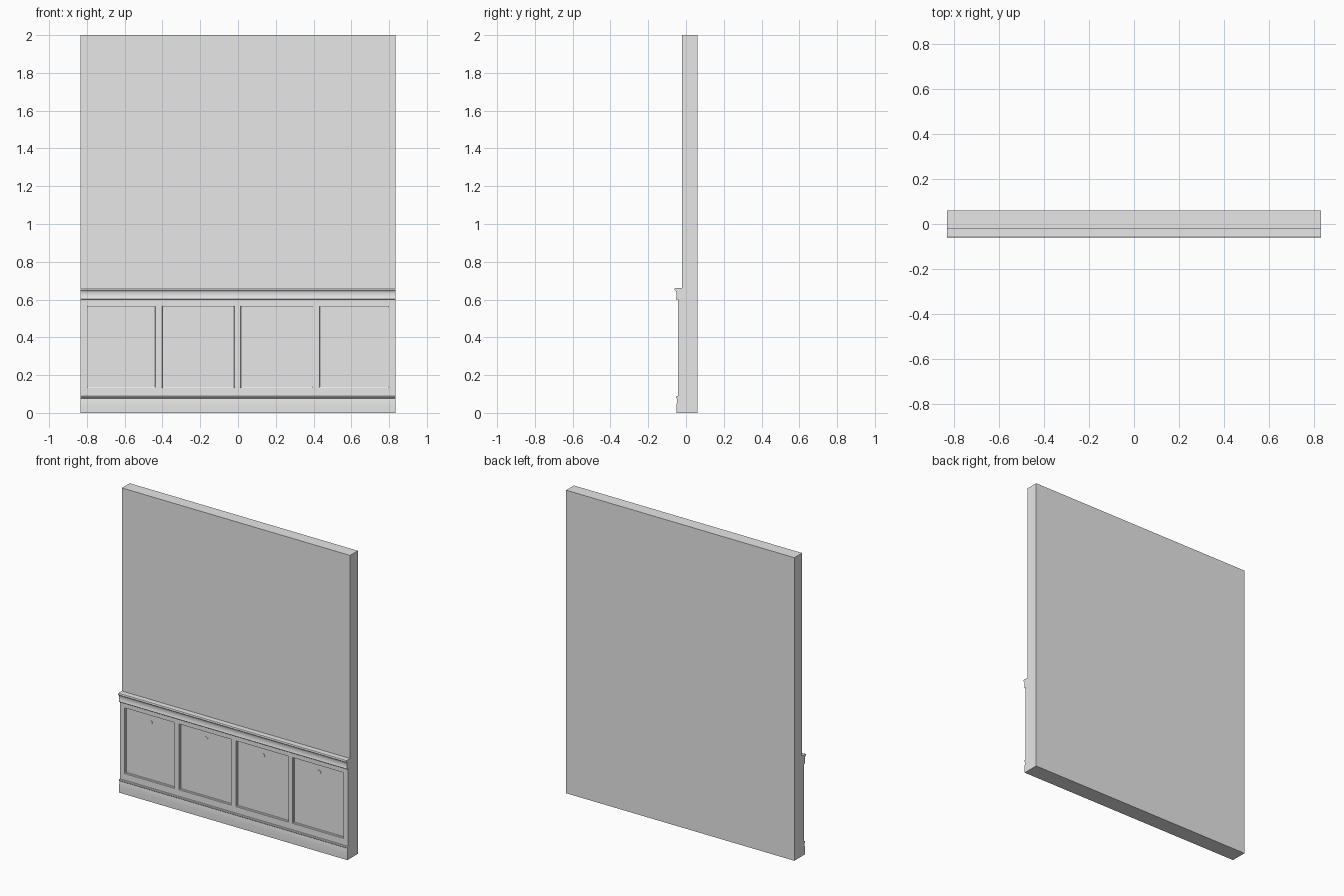
import bpy, bmesh, math
from mathutils import Vector, Matrix

if "Cube" in bpy.data.objects:
    bpy.data.objects.remove(bpy.data.objects["Cube"])

W = 0.833          # half width
WALL_Y = -0.021    # front plane of the wall

plaster = bpy.data.materials.new("light_grey")
plaster.diffuse_color = (0.8, 0.8, 0.8, 1)
plaster.use_nodes = True
plaster.node_tree.nodes["Principled BSDF"].inputs["Base Color"].default_value = plaster.diffuse_color


def finish(bm, name, smooth=False):
    bmesh.ops.recalc_face_normals(bm, faces=bm.faces)
    me = bpy.data.meshes.new(name)
    bm.to_mesh(me)
    bm.free()
    me.materials.append(plaster)
    ob = bpy.data.objects.new(name, me)
    bpy.context.collection.objects.link(ob)
    if smooth:
        bpy.ops.object.select_all(action='DESELECT')
        ob.select_set(True)
        bpy.context.view_layer.objects.active = ob
        bpy.ops.object.shade_smooth_by_angle(angle=math.radians(35))
    return ob


def moulding(name, profile, smooth=True):
    """Run a closed (y, z) profile along the full width."""
    bm = bmesh.new()
    f = bm.faces.new([bm.verts.new((-W, y, z)) for y, z in profile])
    ext = bmesh.ops.extrude_face_region(bm, geom=[f])
    verts = [g for g in ext["geom"] if isinstance(g, bmesh.types.BMVert)]
    bmesh.ops.translate(bm, verts=verts, vec=(2 * W, 0, 0))
    return finish(bm, name, smooth)


# Wall slab
moulding("wall", [(WALL_Y, 0), (0.06, 0), (0.06, 2), (WALL_Y, 2)], False)

# Wainscot: one frame of rails and stiles with four recessed panels
FRONT = -0.042
xs = [-W, -0.80, -0.433, -0.402, -0.019, 0.014, 0.397, 0.428, 0.80, W]
zs = [0.08, 0.132, 0.566, 0.61]
bm = bmesh.new()
grid = [[bm.verts.new((x, FRONT, z)) for x in xs] for z in zs]
panels = []
for r in range(len(zs) - 1):
    for c in range(len(xs) - 1):
        f = bm.faces.new((grid[r][c], grid[r][c + 1],
                          grid[r + 1][c + 1], grid[r + 1][c]))
        if r == 1 and c % 2 == 1:
            panels.append(f)
rim = [e for e in bm.edges if e.is_boundary]
ext = bmesh.ops.extrude_edge_only(bm, edges=rim)
for v in [g for g in ext["geom"] if isinstance(g, bmesh.types.BMVert)]:
    v.co.y = WALL_Y
# Stepped edge around every panel
for width, depth in ((0.0015, 0.007), (0.005, 0.002), (0.001, 0.003)):
    bmesh.ops.inset_individual(bm, faces=panels, thickness=width)
    for v in {v for f in panels for v in f.verts}:
        v.co.y += depth
centres = [f.calc_center_median().x for f in panels]
panel_y = panels[0].verts[0].co.y
finish(bm, "wainscot_panels")

# Small flat studs near the top of each panel
for i, x in enumerate(centres):
    bm = bmesh.new()
    m = Matrix.Translation((x, panel_y - 0.0005, 0.515)) @ Matrix.Rotation(math.pi / 2, 4, 'X')
    bmesh.ops.create_cone(bm, cap_ends=True, segments=12, radius1=0.013,
                          radius2=0.013, depth=0.003, matrix=m)
    finish(bm, f"panel_stud_{i + 1}")

# Baseboard with a small rounded lip
moulding("baseboard", [
    (WALL_Y, 0), (-0.049, 0), (-0.0495, 0.04), (-0.048, 0.066), (-0.0465, 0.076),
    (-0.050, 0.078), (-0.053, 0.081), (-0.053, 0.085), (-0.050, 0.088),
    (-0.044, 0.089), (WALL_Y, 0.089)])

# Chair rail with a projecting cap
moulding("chair_rail", [
    (WALL_Y, 0.599), (-0.050, 0.599), (-0.053, 0.602), (-0.053, 0.606),
    (-0.051, 0.610), (-0.051, 0.634), (-0.053, 0.643), (-0.057, 0.648),
    (-0.060, 0.650), (-0.060, 0.657), (-0.058, 0.660), (WALL_Y, 0.660)])
